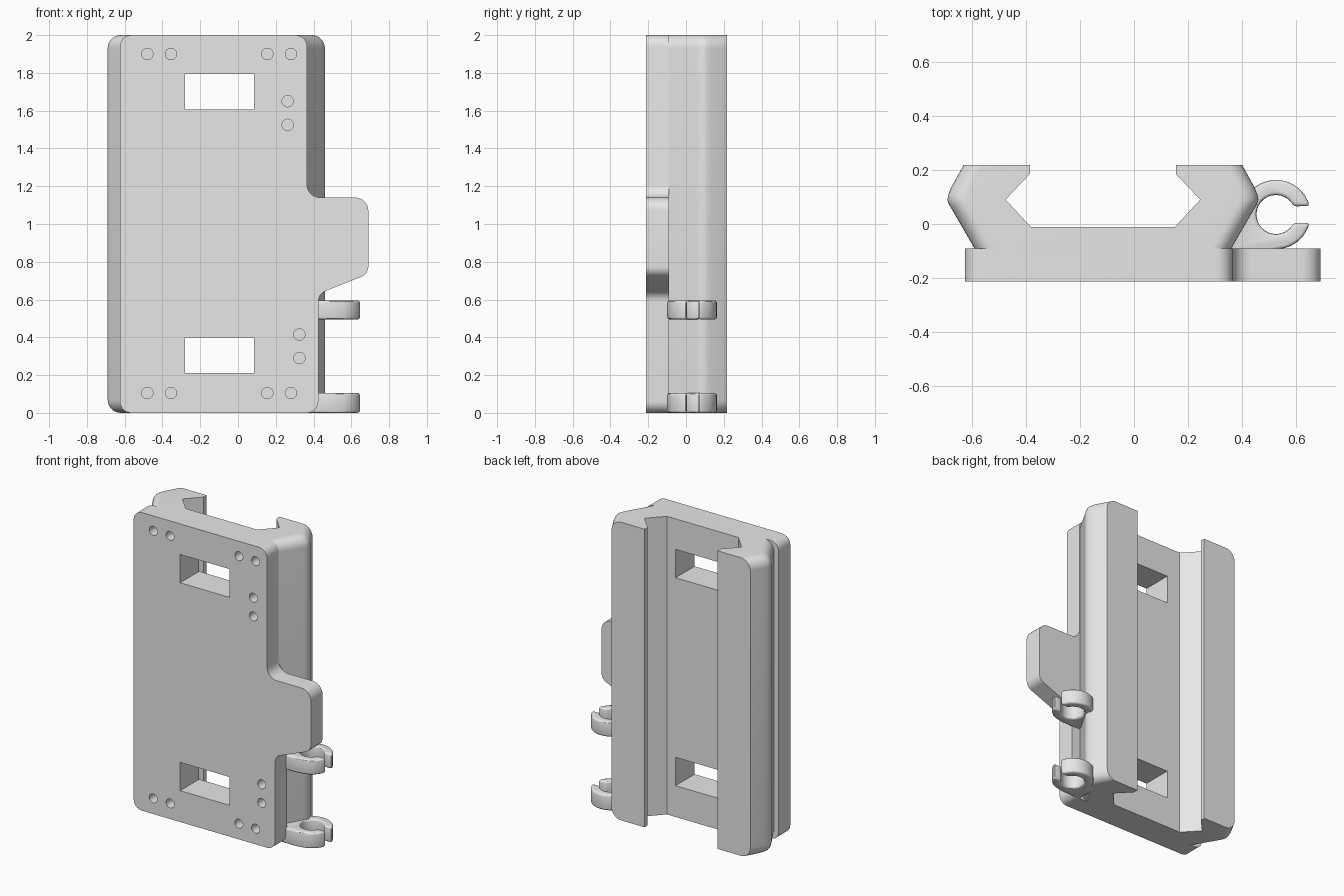
import bpy, bmesh
from math import sin, cos, pi, radians
from mathutils import Vector

cube = bpy.data.objects.get("Cube")
if cube:
    bpy.data.objects.remove(cube, do_unlink=True)

grey = bpy.data.materials.new("light_grey")
grey.use_nodes = True
grey.diffuse_color = (0.8, 0.8, 0.8, 1)
grey.node_tree.nodes["Principled BSDF"].inputs["Base Color"].default_value = (0.8, 0.8, 0.8, 1)


def loft(name, sections):
    """Closed solid through rings of 3D points."""
    bm = bmesh.new()
    rings = [[bm.verts.new(p) for p in s] for s in sections]
    n = len(rings[0])
    for a, b in zip(rings, rings[1:]):
        for i in range(n):
            j = (i + 1) % n
            bm.faces.new((a[i], a[j], b[j], b[i]))
    bm.faces.new(rings[0])
    bm.faces.new(rings[-1])
    bmesh.ops.recalc_face_normals(bm, faces=bm.faces)
    mesh = bpy.data.meshes.new(name)
    bm.to_mesh(mesh)
    bm.free()
    mesh.materials.append(grey)
    obj = bpy.data.objects.new(name, mesh)
    bpy.context.collection.objects.link(obj)
    return obj


def prism_y(name, outline, y0, y1):
    return loft(name, [[(x, y, z) for x, z in outline] for y in (y0, y1)])


def rounded(corners, steps=8):
    """Outline with each (x, z, radius) corner replaced by an arc."""
    out = []
    for i, (x, z, r) in enumerate(corners):
        p = Vector((x, z))
        a = (Vector(corners[i - 1][:2]) - p).normalized()
        b = (Vector(corners[(i + 1) % len(corners)][:2]) - p).normalized()
        half = a.angle(b) / 2
        reach = r * cos(half) / sin(half)
        centre = p + (a + b).normalized() * (r / sin(half))
        u, v = p + a * reach - centre, p + b * reach - centre
        sweep = pi - 2 * half
        for k in range(steps + 1):
            t = k / steps
            out.append(centre + (u * sin((1 - t) * sweep) + v * sin(t * sweep)) / sin(sweep))
    return out


def apply_modifier(obj, kind, **settings):
    mod = obj.modifiers.new(kind.lower(), kind)
    for key, value in settings.items():
        setattr(mod, key, value)
    bpy.context.view_layer.objects.active = obj
    bpy.ops.object.modifier_apply(modifier=mod.name)


def boolean(obj, other, operation):
    apply_modifier(obj, "BOOLEAN", object=other, operation=operation, solver="EXACT")
    bpy.data.objects.remove(other, do_unlink=True)


def smooth(obj):
    bpy.ops.object.select_all(action="DESELECT")
    obj.select_set(True)
    bpy.context.view_layer.objects.active = obj
    bpy.ops.object.shade_smooth_by_angle(angle=radians(30))


# Front plate with side tab
plate = rounded([(-0.625, 0, 0.06), (0.425, 0, 0.06), (0.425, 0.63, 0.06),
                 (0.69, 0.735, 0.06), (0.69, 1.14, 0.07), (0.365, 1.14, 0.07),
                 (0.365, 2, 0.06), (-0.625, 2, 0.06)])
body = prism_y("mount_body", plate, -0.213, -0.09)

# Dovetail rail: mirrored half profile, as distance from the rail axis and y
AXIS, R = -0.115, 0.07
outer = [(0.475, -0.12), (0.475, -0.09), (0.556, 0.05), (0.569, 0.072),
         (0.575, 0.09), (0.571, 0.11), (0.561, 0.135), (0.515, 0.218)]
inner = [(0.27, 0.218), (0.27, 0.185), (0.36, 0.09), (0.265, -0.012)]


def rail_section(z, inset):
    half = [(d - inset, y) for d, y in outer] + inner
    right = [(AXIS + d, y, z) for d, y in half]
    left = [(AXIS - d, y, z) for d, y in reversed(half)]
    return right + left


fillet = [(R * (1 - cos(t)), R * (1 - sin(t))) for t in [k * pi / 16 for k in range(9)]]
rail = loft("rail", [rail_section(z, d) for z, d in fillet]
            + [rail_section(2 - z, d) for z, d in reversed(fillet)])
boolean(body, rail, "UNION")

# Strap slots through the plate
for z0, z1 in ((0.21, 0.4), (1.605, 1.795)):
    slot = [(-0.28, z0), (0.085, z0), (0.085, z1), (-0.28, z1)]
    boolean(body, prism_y("slot_cutter", slot, -0.3, 0.1), "DIFFERENCE")

# Blind screw holes
holes = [(x, z) for x in (-0.48, -0.355, 0.155, 0.28) for z in (0.105, 1.9)]
holes += [(0.325, 0.29), (0.325, 0.415), (0.263, 1.525), (0.263, 1.65)]
for x, z in holes:
    circle = [(x + 0.03 * cos(k * pi / 12), z + 0.03 * sin(k * pi / 12)) for k in range(24)]
    boolean(body, prism_y("hole_cutter", circle, -0.3, -0.1), "DIFFERENCE")
smooth(body)


# Open ring clips on the side
def arc(radius, start, end, steps):
    angles = [radians(start + (end - start) * k / steps) for k in range(steps + 1)]
    return [(0.525 + radius * cos(t), 0.035 + radius * sin(t)) for t in angles]


clip_outline = (arc(0.072, 25, 335, 32) + arc(0.128, -14, -75, 7)
                + [(0.5, -0.1), (0.36, -0.1), (0.36, 0.06)] + arc(0.128, 165, 14, 16))
for name, z0, z1 in (("lower_clip", 0, 0.105), ("upper_clip", 0.495, 0.595)):
    clip = loft(name, [[(x, y, z) for x, y in clip_outline] for z in (z0, z1)])
    apply_modifier(clip, "BEVEL", width=0.012, segments=3, limit_method="ANGLE",
                   angle_limit=radians(40))
    smooth(clip)
